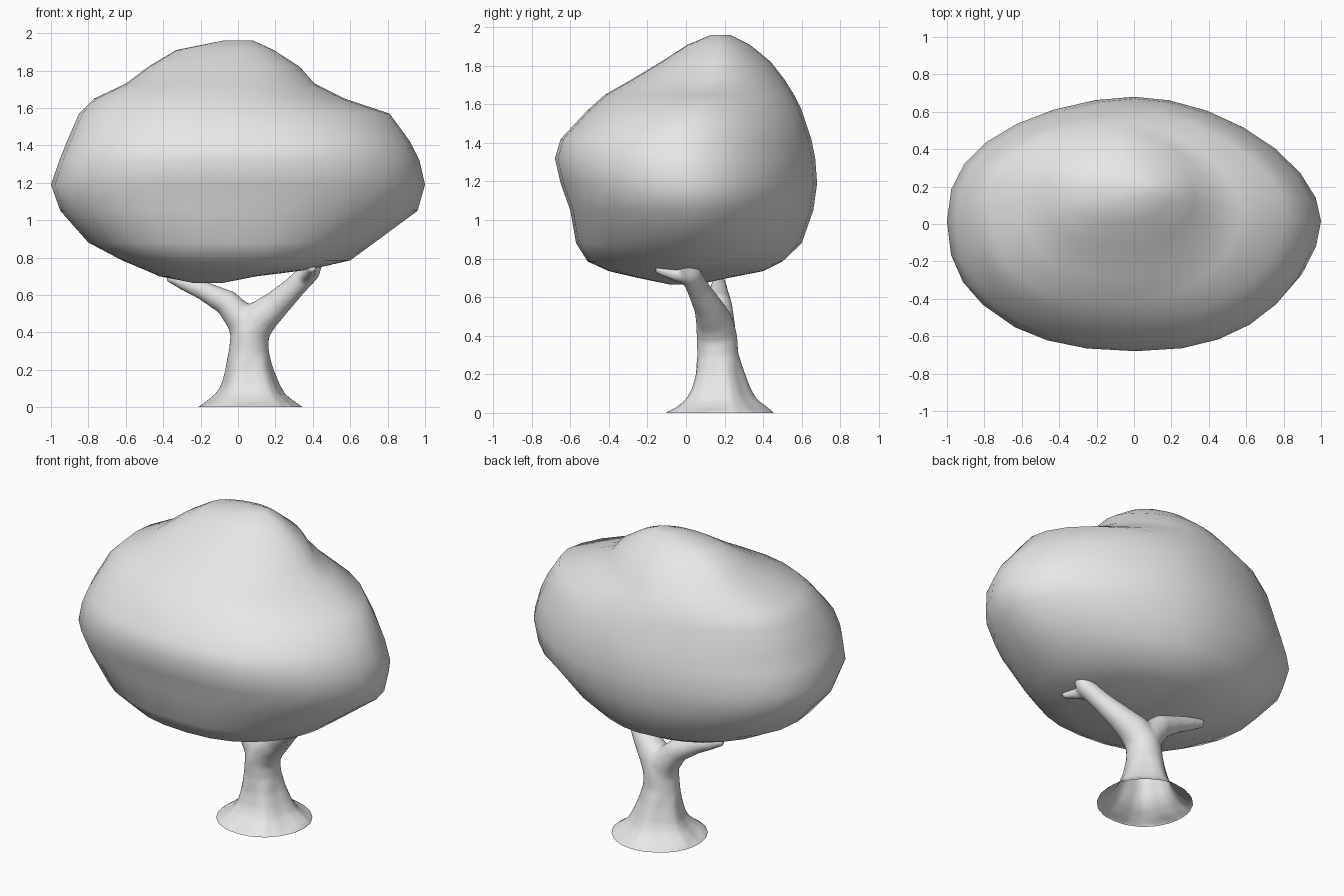
import bpy
import bmesh
from math import sin, cos, pi, copysign
from mathutils import Vector

cube = bpy.data.objects.get("Cube")
if cube:
    bpy.data.objects.remove(cube)

# One plain material for the whole tree
grey = bpy.data.materials.new("plain grey")
grey.use_nodes = True
grey.diffuse_color = (0.8, 0.8, 0.8, 1)
grey.node_tree.nodes["Principled BSDF"].inputs["Base Color"].default_value = grey.diffuse_color


def loft(bm, rings):
    """Skin a list of rings of points and cap both ends."""
    loops = [[bm.verts.new(p) for p in ring] for ring in rings]
    count = len(loops[0])
    for low, high in zip(loops, loops[1:]):
        for i in range(count):
            j = (i + 1) % count
            bm.faces.new((low[i], low[j], high[j], high[i]))
    bm.faces.new(loops[0][::-1])
    bm.faces.new(loops[-1])


def add_object(name, bm):
    bmesh.ops.recalc_face_normals(bm, faces=bm.faces)
    mesh = bpy.data.meshes.new(name)
    bm.to_mesh(mesh)
    bm.free()
    mesh.materials.append(grey)
    mesh.shade_smooth()
    obj = bpy.data.objects.new(name, mesh)
    bpy.context.collection.objects.link(obj)
    return obj


def canopy_ring(z, x0, x1, y0, y1, sides=28):
    """Rounded outline filling the given extents, fuller to the front right."""
    ring = []
    for i in range(sides):
        a = 2 * pi * i / sides
        power = 2 / (2.05 - 0.3 * cos(a - pi / 4))
        u = copysign(abs(cos(a)) ** power, cos(a))
        v = copysign(abs(sin(a)) ** power, sin(a))
        ring.append(((x0 + x1 + u * (x1 - x0)) / 2,
                     (y0 + y1 + v * (y1 - y0)) / 2, z))
    return ring


def tube(bm, path, sides=20, ridge=0.0):
    """Round limb along (x, y, z, radius) points, with optional root ridges."""
    points = [Vector(p[:3]) for p in path]
    rings = []
    for k, p in enumerate(points):
        along = points[min(k + 1, len(points) - 1)] - points[max(k - 1, 0)]
        side = Vector((0, 1, 0)).cross(along).normalized()
        other = along.normalized().cross(side)
        ring = []
        for i in range(sides):
            a = 2 * pi * i / sides
            r = path[k][3]
            if 0.02 < p.z < 0.3:
                r *= 1 + ridge * sin(5 * a)
            ring.append(p + r * (cos(a) * side + sin(a) * other))
        rings.append(ring)
    loft(bm, rings)


# Canopy: height, then left-right and front-back extents
layers = [
    (0.665, -0.24, -0.08, -0.08, 0.06),
    (0.70, -0.42, 0.10, -0.25, 0.22),
    (0.735, -0.50, 0.38, -0.40, 0.40),
    (0.785, -0.62, 0.60, -0.51, 0.50),
    (0.88, -0.80, 0.73, -0.57, 0.60),
    (1.05, -0.95, 0.96, -0.60, 0.66),
    (1.19, -1.00, 1.00, -0.65, 0.68),
    (1.32, -0.955, 0.97, -0.68, 0.67),
    (1.42, -0.915, 0.92, -0.65, 0.65),
    (1.57, -0.85, 0.81, -0.51, 0.60),
    (1.65, -0.77, 0.57, -0.42, 0.56),
    (1.73, -0.60, 0.41, -0.28, 0.51),
    (1.82, -0.48, 0.33, -0.13, 0.44),
    (1.91, -0.33, 0.19, 0.01, 0.33),
    (1.96, -0.08, 0.08, 0.13, 0.23),
]
bm = bmesh.new()
loft(bm, [canopy_ring(*layer) for layer in layers])
add_object("canopy", bm)

# Trunk with flared foot, running on into the left branch
bm = bmesh.new()
tube(bm, [
    (0.065, 0.175, -0.08, 0.30), (0.065, 0.175, 0.0, 0.285),
    (0.065, 0.175, 0.03, 0.235), (0.065, 0.175, 0.07, 0.185),
    (0.065, 0.175, 0.12, 0.155), (0.06, 0.172, 0.20, 0.128),
    (0.058, 0.165, 0.30, 0.108), (0.065, 0.16, 0.40, 0.105),
    (0.12, 0.145, 0.48, 0.095), (0.205, 0.115, 0.55, 0.075),
    (0.30, 0.065, 0.64, 0.06), (0.39, 0.02, 0.73, 0.055),
    (0.43, 0.0, 0.78, 0.03)], ridge=0.06)

# Right branch and the forward twig on the left branch
tube(bm, [
    (0.06, 0.165, 0.34, 0.09), (0.03, 0.165, 0.46, 0.09),
    (-0.06, 0.17, 0.56, 0.07), (-0.19, 0.17, 0.625, 0.05),
    (-0.29, 0.17, 0.665, 0.04), (-0.38, 0.17, 0.70, 0.025)])
tube(bm, [
    (0.35, 0.04, 0.69, 0.04), (0.38, -0.05, 0.715, 0.035),
    (0.40, -0.16, 0.745, 0.022)], sides=12)
trunk = add_object("trunk", bm)

# Blend the limbs into one skin
remesh = trunk.modifiers.new("blend", "REMESH")
remesh.mode = "VOXEL"
remesh.voxel_size = 0.014
remesh.use_smooth_shade = True
smooth = trunk.modifiers.new("soften", "SMOOTH")
smooth.factor = 0.5
smooth.iterations = 5
bpy.context.view_layer.update()
bm = bmesh.new()
bm.from_object(trunk, bpy.context.evaluated_depsgraph_get())
trunk.modifiers.clear()

# Open the foot at ground level
bmesh.ops.bisect_plane(bm, geom=bm.verts[:] + bm.edges[:] + bm.faces[:],
                       plane_co=(0, 0, 0), plane_no=(0, 0, 1), clear_inner=True)
for face in bm.faces:
    face.material_index = 0
    face.smooth = True
bm.to_mesh(trunk.data)
bm.free()
